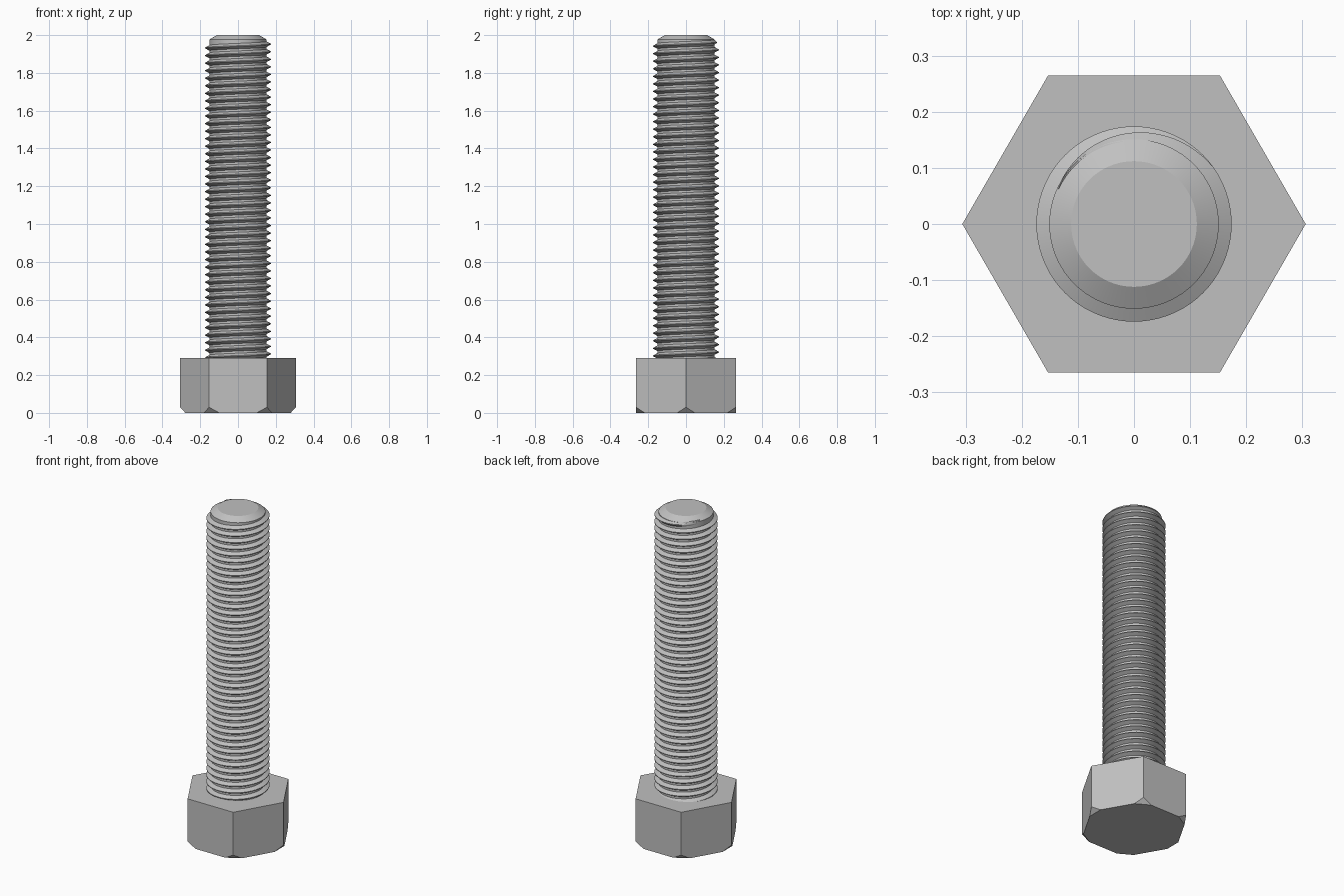
import bpy, bmesh
from math import pi, cos, sin, radians
from mathutils import Vector

if "Cube" in bpy.data.objects:
    bpy.data.objects.remove(bpy.data.objects["Cube"])

HEAD_R, HEAD_H = 0.306, 0.29        # hexagon corner radius and height
ROOT_R, CREST_R = 0.151, 0.174      # thread radii
PITCH, SEG = 0.04, 72

steel = bpy.data.materials.new("grey steel")
steel.use_nodes = True
colour = (0.53, 0.53, 0.53, 1)
steel.diffuse_color = colour
steel.node_tree.nodes["Principled BSDF"].inputs["Base Color"].default_value = colour


def finish(name, bm, smooth_angle=None):
    bmesh.ops.recalc_face_normals(bm, faces=bm.faces[:])
    mesh = bpy.data.meshes.new(name)
    bm.to_mesh(mesh)
    bm.free()
    mesh.materials.append(steel)
    obj = bpy.data.objects.new(name, mesh)
    bpy.context.collection.objects.link(obj)
    if smooth_angle:
        bpy.ops.object.select_all(action='DESELECT')
        obj.select_set(True)
        bpy.context.view_layer.objects.active = obj
        bpy.ops.object.shade_smooth_by_angle(angle=radians(smooth_angle))
    return obj


def skin(bm, rings):
    """Join rings of equal size into a closed, capped tube."""
    rings = [[bm.verts.new(p) for p in ring] for ring in rings]
    n = len(rings[0])
    for a, b in zip(rings, rings[1:]):
        for i in range(n):
            j = (i + 1) % n
            bm.faces.new((a[i], a[j], b[j], b[i]))
    bm.faces.new(rings[0])
    bm.faces.new(rings[-1])


# Hexagonal head with its lower corners cut away
corners = [Vector((cos(i * pi / 3), sin(i * pi / 3), 0)) for i in range(6)]
bm = bmesh.new()
skin(bm, [[c * HEAD_R + Vector((0, 0, z)) for c in corners] for z in (0, HEAD_H)])
CUT_IN, CUT_UP = 0.027, 0.03
for c in corners:
    cut = bmesh.ops.bisect_plane(
        bm, geom=bm.verts[:] + bm.edges[:] + bm.faces[:], dist=1e-6,
        plane_co=c * (HEAD_R - CUT_IN),
        plane_no=c * CUT_UP - Vector((0, 0, CUT_IN)), clear_outer=True)
    rim = [e for e in cut["geom_cut"] if isinstance(e, bmesh.types.BMEdge)]
    bmesh.ops.holes_fill(bm, edges=rim, sides=0)
finish("hex_head", bm)

# Shank core with a chamfered tip
profile = [(ROOT_R, HEAD_H - 0.02), (ROOT_R, 1.977), (0.112, 2.0)]
bm = bmesh.new()
skin(bm, [[(r * cos(2 * pi * i / SEG), r * sin(2 * pi * i / SEG), z)
           for i in range(SEG)] for r, z in profile])
finish("shank_core", bm, 25)

# Helical thread ridge, running out into the core at the tip
Z_AT_ZERO = 1.952
last = int(SEG * 155 / 360)
fade = int(SEG * 35 / 360)
first = -42 * SEG
rings = []
for k in range(first, last + 1):
    t = 2 * pi * k / SEG
    z = Z_AT_ZERO + PITCH * k / SEG
    height = min(1, (last - k) / (last - fade))
    crest = ROOT_R - 0.001 + (CREST_R - ROOT_R + 0.001) * height
    section = [(ROOT_R - 0.003, -0.016), (crest, -0.002),
               (crest, 0.002), (ROOT_R - 0.003, 0.016)]
    rings.append([(r * cos(t), r * sin(t), z + dz) for r, dz in section])
bm = bmesh.new()
skin(bm, rings)
finish("screw_thread", bm, 30)
